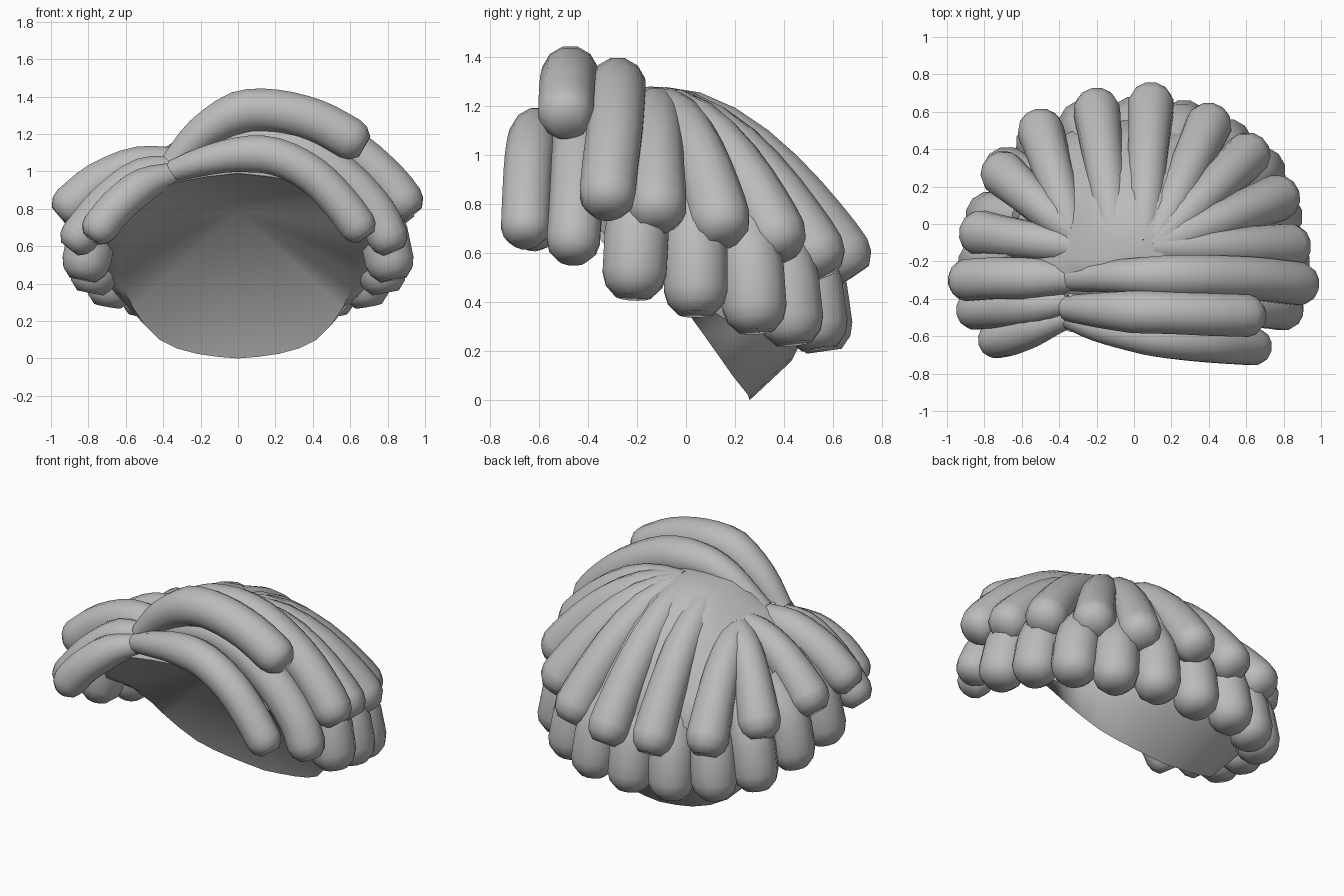
import bpy, bmesh, math
from mathutils import Vector

if "Cube" in bpy.data.objects:
    bpy.data.objects.remove(bpy.data.objects["Cube"])

hair = bpy.data.materials.new("hair_grey")
hair.diffuse_color = (0.5, 0.5, 0.5, 1)
hair.use_nodes = True
hair.node_tree.nodes["Principled BSDF"].inputs["Base Color"].default_value = hair.diffuse_color


def finish(name, bm, angle):
    bmesh.ops.recalc_face_normals(bm, faces=bm.faces)
    me = bpy.data.meshes.new(name)
    bm.to_mesh(me)
    bm.free()
    ob = bpy.data.objects.new(name, me)
    bpy.context.collection.objects.link(ob)
    me.materials.append(hair)
    bpy.ops.object.select_all(action='DESELECT')
    ob.select_set(True)
    bpy.context.view_layer.objects.active = ob
    bpy.ops.object.shade_smooth_by_angle(angle=math.radians(angle))
    return ob


def bridge(bm, a, b):
    n = len(a)
    for i in range(n):
        bm.faces.new((a[i], a[(i + 1) % n], b[(i + 1) % n], b[i]))


def spline(pts, steps=3):
    """Catmull-Rom path through the points."""
    p = [Vector(q) for q in pts]
    p = [2 * p[0] - p[1]] + p + [2 * p[-1] - p[-2]]
    out = []
    for i in range(1, len(p) - 2):
        a, b, c, d = p[i - 1:i + 3]
        for k in range(steps):
            t = k / steps
            out.append(0.5 * (2 * b + (c - a) * t + (2 * a - 5 * b + 4 * c - d) * t * t
                              + (3 * b - a - 3 * c + d) * t ** 3))
    return out + [p[-2]]


def strand(name, path, r0, r1, grow=0.6, sides=12):
    """Tapered lock of hair with a blunt rounded tip."""
    n = len(path)
    rows = []
    for i, p in enumerate(path):
        tan = (path[min(i + 1, n - 1)] - path[max(i - 1, 0)]).normalized()
        rows.append((p, tan, r0 + (r1 - r0) * min(1, i / (n - 1) / grow)))
    p, tan, r = rows[-1]
    rows += [(p + tan * r * 0.4, tan, r * 0.88), (p + tan * r * 0.75, tan, r * 0.55)]
    bm = bmesh.new()
    rings = []
    ref = Vector((0, 1, 0)) if abs(rows[-1][1].y) < 0.6 else Vector((1, 0, 0))
    for p, tan, r in rows:
        u = (ref - tan * ref.dot(tan)).normalized()
        v = tan.cross(u)
        rings.append([bm.verts.new(p + r * (u * math.cos(a) + v * math.sin(a)))
                      for a in (2 * math.pi * (k + 0.5) / sides for k in range(sides))])
    for a, b in zip(rings, rings[1:]):
        bridge(bm, a, b)
    bm.faces.new(rings[0])
    bm.faces.new(rings[-1])
    return finish(name, bm, 55)


# Scalp shell: half outlines from back to front, mirrored, joined from crown to nape
MID = [(0, .56, .68), (.3, .51, .68), (.55, .36, .70), (.70, .12, .72), (.76, -.12, .76),
       (.74, -.3, .82), (.6, -.4, .95), (.33, -.45, 1.05), (0, -.46, 1.1)]
LOW = [(0, .51, .32), (.28, .47, .33), (.5, .35, .38), (.64, .16, .43), (.71, -.05, .5),
       (.68, -.28, .62), (.56, -.44, .82), (.32, -.52, .95), (0, -.54, 1.0)]
RIM = [(0, .26, 0), (.22, .25, .025), (.42, .19, .1), (.56, .07, .27), (.63, -.08, .46),
       (.6, -.28, .6), (.52, -.45, .78), (.3, -.54, .93), (0, -.56, .98)]


def outline(half):
    half = spline(half, 2)
    return half + [Vector((-p.x, p.y, p.z)) for p in half[-2:0:-1]]


mid, low, rim = outline(MID), outline(LOW), outline(RIM)
nape = [(a + b) / 2 + Vector((a.x, a.y, 0)) * 0.09 for a, b in zip(low, rim)]
crown = Vector((0.02, -0.14, 1.28))
bm = bmesh.new()
rows = []
for s in (0.15, 0.3, 0.45, 0.6, 0.75, 0.88, 1):
    row = []
    for m in mid:
        q = crown.lerp(m, s)
        q.z = m.z + (crown.z - m.z) * (1 - s ** 2.2)
        # groove along the parting
        q.z -= 0.05 * math.exp(-((q.x + 0.37) / 0.09) ** 2)
        row.append(q)
    rows.append(row)
rows += [low, nape, rim]
rings = [[bm.verts.new(p) for p in row] for row in rows]
for a, b in zip(rings, rings[1:]):
    bridge(bm, a, b)
top = bm.verts.new(crown)
inner = bm.verts.new((0, 0.0, 0.79))
n = len(mid)
for i in range(n):
    j = (i + 1) % n
    bm.faces.new((top, rings[0][i], rings[0][j]))
    bm.faces.new((inner, rings[-1][j], rings[-1][i]))
finish("scalp_shell", bm, 50)


# Upper layer: locks falling from the crown
def fall(start, tip, power, steps=9):
    a, b = Vector(start), Vector(tip)
    out = []
    for k in range(steps + 1):
        s = math.sin(k / steps * math.pi / 2)
        q = a.lerp(b, s)
        q.z = b.z + (a.z - b.z) * (1 - s ** power)
        out.append(q)
    return out


R, L = (0.1, -0.12, 1.19), (-0.33, -0.05, 1.04)
UPPER = [(R, (.83, -.12, .79), 2.3), (R, (.77, .14, .73), 2.2), (R, (.61, .37, .67), 2),
         (R, (.4, .53, .60), 1.9), ((.05, -.1, 1.19), (.09, .64, .59), 1.85),
         ((-.1, -.1, 1.17), (-.2, .61, .59), 1.85), (L, (-.5, .5, .62), 1.9),
         (L, (-.7, .27, .69), 2), ((-.33, -.12, 1.05), (-.82, -.05, .76), 2)]
for i, (a, b, power) in enumerate(UPPER):
    strand(f"upper_lock_{i + 1}", fall(a, b, power), 0.09, 0.125, 0.8)

# Lower layer: short plump locks around the nape, mirrored
LOWER = [(.81, -.21, .52), (.77, .04, .45), (.68, .28, .38), (.5, .43, .33),
         (.27, .53, .31), (0, .55, .30)]
for i, (x, y, z) in enumerate(LOWER):
    for side in ((1, -1) if x else (1,)):
        path = spline([(side * x * .75, y * .75, z + .4), (side * x * .93, y * .93, z + .22),
                       (side * x, y, z)])
        strand(f"lower_lock_{i + 1}_{'right' if side > 0 else 'left'}", path, 0.1, 0.135)

# Front rolls sweeping sideways from the parting
FRONT = {
    "top_roll": ([(-.35, -.45, 1.04), (-.2, -.46, 1.2), (0, -.47, 1.315), (.2, -.475, 1.325),
                  (.42, -.485, 1.27), (.6, -.49, 1.175)], .07, .117),
    "fringe_roll": ([(-.35, -.5, 1.0), (-.2, -.55, 1.05), (0, -.59, 1.09), (.2, -.62, 1.08),
                     (.4, -.64, .98), (.55, -.65, .83), (.64, -.655, .71)], .06, .103),
    "right_middle_roll": ([(-.33, -.42, 1.04), (0, -.42, 1.15), (.3, -.43, 1.13),
                           (.55, -.44, .98), (.73, -.45, .79), (.8, -.46, .65)], .07, .112),
    "right_back_roll": ([(-.33, -.29, 1.08), (-.1, -.28, 1.24), (.1, -.28, 1.285),
                         (.35, -.28, 1.25), (.62, -.29, 1.1), (.8, -.31, .94),
                         (.88, -.32, .84)], .07, .118),
    "left_back_roll": ([(-.33, -.29, 1.05), (-.52, -.29, 1.03), (-.74, -.29, .94),
                        (-.89, -.3, .82)], .08, .115),
    "left_middle_roll": ([(-.33, -.42, 1.02), (-.5, -.43, .98), (-.7, -.45, .83),
                          (-.85, -.46, .65)], .06, .108),
    "left_fringe_roll": ([(-.34, -.49, .99), (-.5, -.54, .93), (-.65, -.6, .81),
                          (-.74, -.62, .7)], .06, .1),
}
for name, (pts, r0, r1) in FRONT.items():
    strand(name, spline(pts), r0, r1, 0.4)
